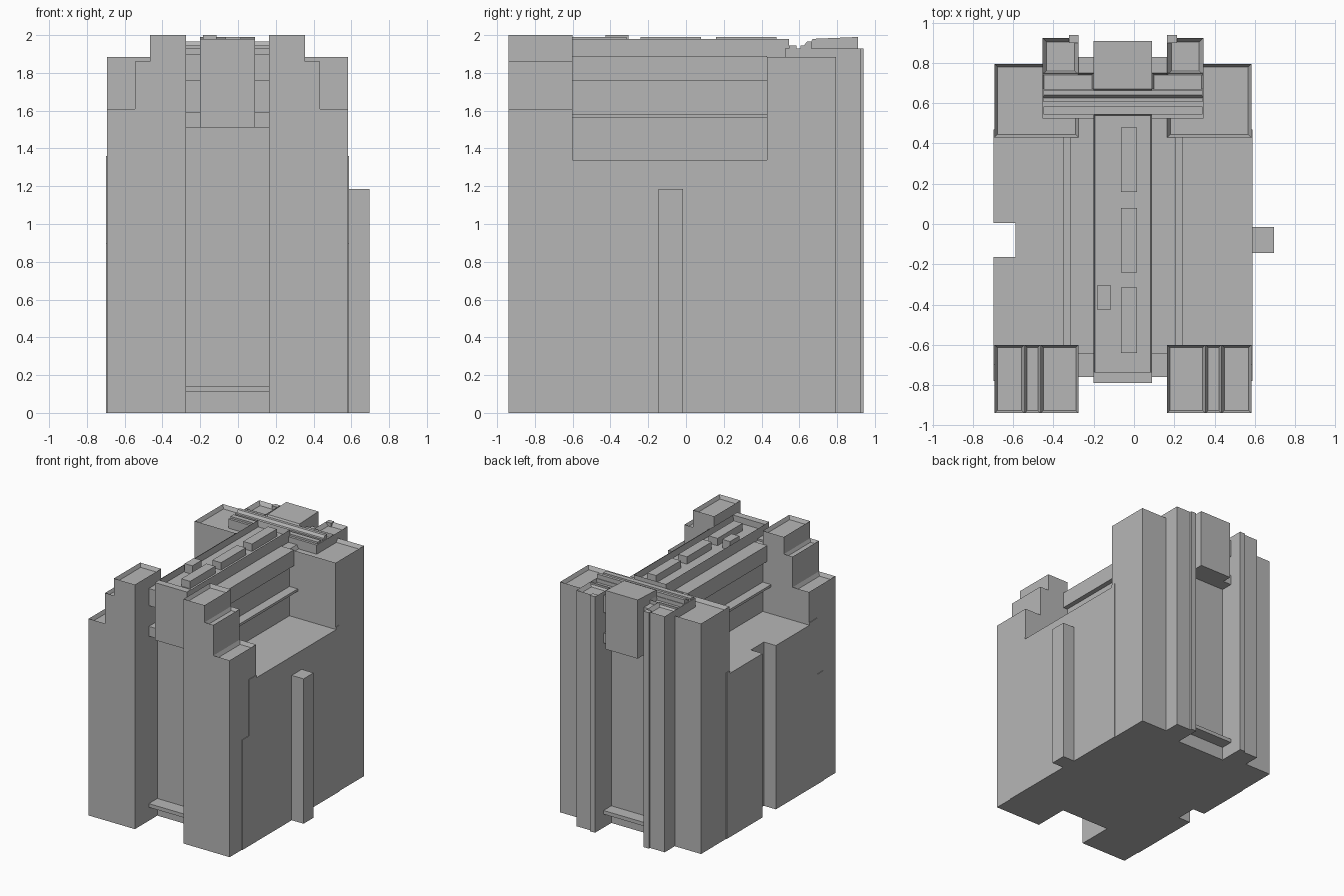
import bpy, bmesh
from mathutils import Vector

if "Cube" in bpy.data.objects:
    bpy.data.objects.remove(bpy.data.objects["Cube"])

CX = -0.055  # mirror axis of the building
concrete = bpy.data.materials.new("concrete_grey")
concrete.diffuse_color = (0.47, 0.47, 0.47, 1)
concrete.use_nodes = True
concrete.node_tree.nodes["Principled BSDF"].inputs["Base Color"].default_value = concrete.diffuse_color


def finish(name, bm):
    bmesh.ops.recalc_face_normals(bm, faces=bm.faces)
    me = bpy.data.meshes.new(name)
    bm.to_mesh(me)
    bm.free()
    me.materials.append(concrete)
    ob = bpy.data.objects.new(name, me)
    bpy.context.collection.objects.link(ob)
    return ob


def prism(name, points, direction, rim=0.0, depth=0.0):
    """Extrude a flat outline; optionally sink its far cap to leave a parapet."""
    bm = bmesh.new()
    face = bm.faces.new([bm.verts.new(p) for p in points])
    ext = bmesh.ops.extrude_face_region(bm, geom=[face], use_keep_orig=True)["geom"]
    bmesh.ops.translate(bm, vec=Vector(direction),
                        verts=[g for g in ext if isinstance(g, bmesh.types.BMVert)])
    bmesh.ops.recalc_face_normals(bm, faces=bm.faces)
    if rim:
        top = max(bm.faces, key=lambda f: f.calc_center_median().z)
        bmesh.ops.inset_region(bm, faces=[top], thickness=rim)
        bmesh.ops.translate(bm, verts=top.verts[:], vec=(0, 0, -depth))
    return finish(name, bm)


def box(name, x, y, z, rim=0.0, depth=0.0):
    pts = [(x[0], y[0], z[0]), (x[1], y[0], z[0]), (x[1], y[1], z[0]), (x[0], y[1], z[0])]
    return prism(name, pts, (0, 0, z[1] - z[0]), rim, depth)


def centred(name, half, y, z, **kw):
    return box(name, (CX - half, CX + half), y, z, **kw)


def pair(name, near, far, y, z, **kw):
    """Box on both sides of the axis, given by distances from it."""
    box(name + "_left", (CX - far, CX - near), y, z, **kw)
    box(name + "_right", (CX + near, CX + far), y, z, **kw)


# Main block with the full-height slot in its left side
outline = [(-0.698, -0.60), (0.588, -0.60), (0.588, 0.43), (-0.698, 0.43),
           (-0.698, 0.005), (-0.59, 0.005), (-0.59, -0.165), (-0.698, -0.165)]
prism("main_block", [(x, y, 0) for x, y in outline], (0, 0, 1.34))
box("side_shaft", (0.58, 0.695), (-0.145, -0.015), (0, 1.185))

# Thin side cladding overlapping the corner towers
pair("cladding_front_low", 0.60, 0.643, (-0.78, -0.60), (0, 0.90))
pair("cladding_front_high", 0.60, 0.643, (-0.70, -0.60), (0.90, 1.36))
pair("cladding_back", 0.60, 0.643, (0.43, 0.47), (0, 1.36))

# Stepped front towers
fy = (-0.94, -0.60)
pair("front_tower_inner", 0.22, 0.41, fy, (0, 2.0), rim=0.02, depth=0.03)
pair("front_tower_middle", 0.41, 0.49, fy, (0, 1.86), rim=0.018, depth=0.025)
pair("front_tower_outer", 0.49, 0.638, fy, (0, 1.61), rim=0.02, depth=0.03)

# Back wings and back towers
pair("back_wing", 0.22, 0.638, (0.43, 0.795), (0, 1.885), rim=0.022, depth=0.03)
pair("back_tower", 0.22, 0.40, (0.74, 0.925), (0, 1.93), rim=0.03, depth=0.03)
pair("back_pilaster", 0.22, 0.268, (0.90, 0.94), (0, 1.93))
pair("back_terrace", 0.145, 0.40, (0.66, 0.75), (1.75, 1.93), rim=0.012, depth=0.03)

# Central core with its bands and ledges
centred("core", 0.22, (-0.65, 0.73), (0, 1.885))
for name, z in (("base_ledge", (0.11, 0.14)), ("lower_band", (1.51, 1.59)),
                ("upper_band", (1.76, 1.90))):
    pair(name + "_front", 0, 0.22, (-0.76, -0.64), z)
    pair(name + "_back", 0, 0.22, (0.72, 0.83), z)
centred("side_ledge", 0.295, (-0.60, 0.43), (1.56, 1.58))
centred("side_band", 0.26, (-0.60, 0.43), (1.76, 1.89))

# Hanging end boxes
centred("front_box", 0.145, (-0.79, -0.735), (1.51, 1.98))
centred("front_box_body", 0.145, (-0.74, -0.60), (1.51, 1.90))
profile = [(0.66, 1.51), (0.91, 1.51), (0.91, 1.99), (0.67, 1.98), (0.66, 1.96)]
prism("back_box", [(CX - 0.145, y, z) for y, z in profile], (0.29, 0, 0))

# Roof trough with its rooftop units
centred("roof_trough", 0.145, (-0.745, 0.545), (1.87, 1.98), rim=0.01, depth=0.05)
for i, y in enumerate([(-0.64, -0.315), (-0.24, 0.08), (0.16, 0.48)]):
    box("roof_unit_%d" % (i + 1), (-0.065, 0.015), y, (1.92, 1.99))
box("roof_vent", (-0.185, -0.115), (-0.425, -0.305), (1.92, 2.0))

# Cross deck joining the back towers, with ridges
centred("cross_deck", 0.40, (0.525, 0.67), (1.70, 1.93))
centred("cross_ridge_front", 0.395, (0.545, 0.585), (1.92, 1.945))
ridge = [(0.605, 1.92), (0.665, 1.92), (0.665, 1.965), (0.64, 1.965), (0.625, 1.945), (0.605, 1.945)]
prism("cross_ridge_back", [(CX - 0.395, y, z) for y, z in ridge], (0.79, 0, 0))
